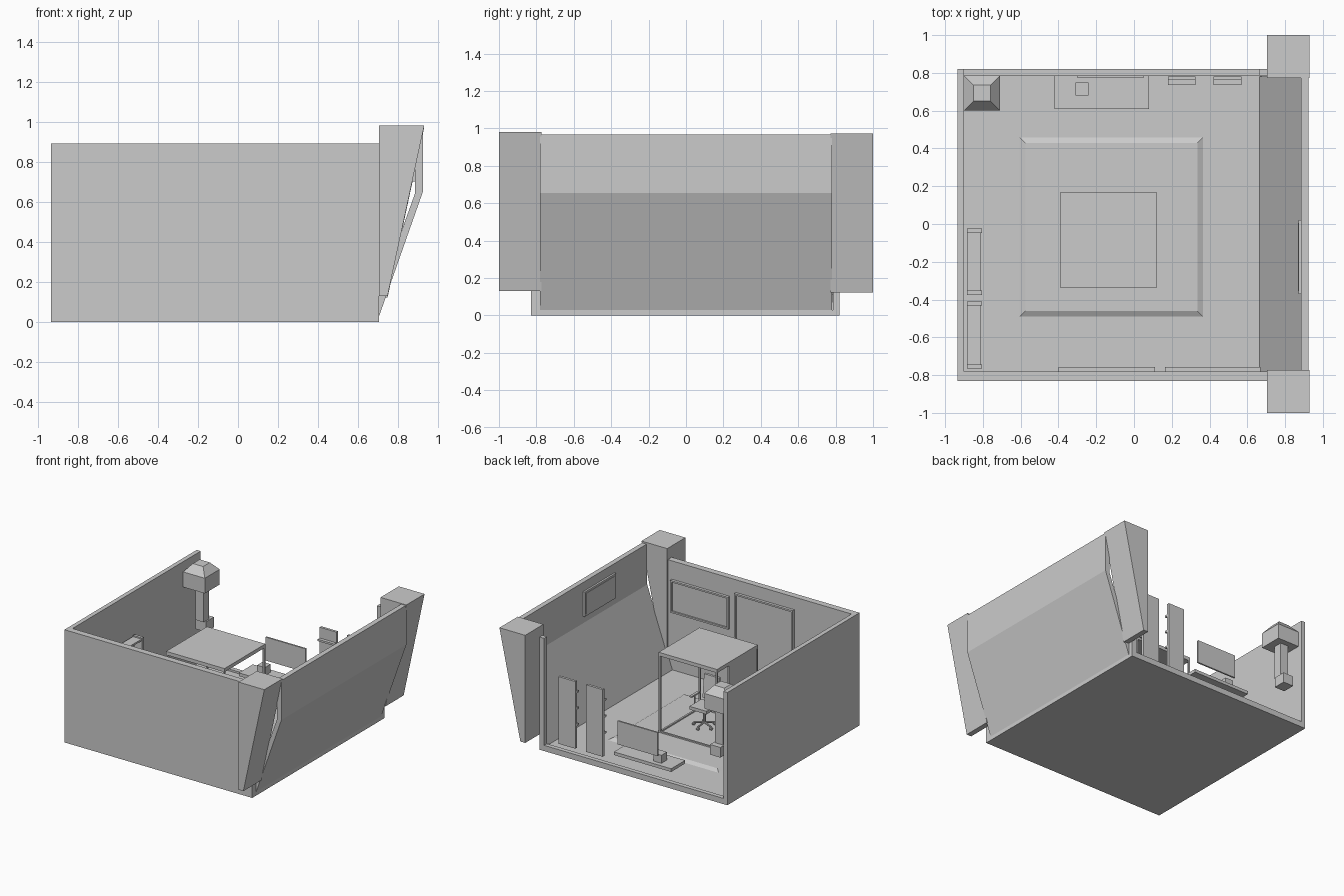
import bpy, bmesh, math
from mathutils import Vector

if "Cube" in bpy.data.objects:
    bpy.data.objects.remove(bpy.data.objects["Cube"])


def mesh_object(name, verts, faces):
    me = bpy.data.meshes.new(name)
    bm = bmesh.new()
    vs = [bm.verts.new(v) for v in verts]
    for f in faces:
        bm.faces.new([vs[i] for i in f])
    bmesh.ops.recalc_face_normals(bm, faces=bm.faces)
    bm.to_mesh(me)
    bm.free()
    ob = bpy.data.objects.new(name, me)
    bpy.context.collection.objects.link(ob)
    return ob


def prism(name, x, y, z, inset=0.0):
    """Box from (min, max) ranges; the top may be inset."""
    verts = []
    for h, i in ((z[0], 0), (z[1], inset)):
        verts += [(x[0] + i, y[0] + i, h), (x[1] - i, y[0] + i, h),
                  (x[1] - i, y[1] - i, h), (x[0] + i, y[1] - i, h)]
    return mesh_object(name, verts, [(0, 1, 2, 3), (4, 5, 6, 7), (0, 1, 5, 4),
                                     (1, 2, 6, 5), (2, 3, 7, 6), (3, 0, 4, 7)])


def extrude_xz(name, profile, y0, y1):
    """Extrude an x-z outline along y."""
    n = len(profile)
    verts = [(x, y, z) for y in (y0, y1) for x, z in profile]
    faces = [tuple(range(n)), tuple(range(n, 2 * n))]
    faces += [(i, (i + 1) % n, n + (i + 1) % n, n + i) for i in range(n)]
    return mesh_object(name, verts, faces)


def rod(name, a, b, r, sides=10):
    a, b = Vector(a), Vector(b)
    bpy.ops.mesh.primitive_cylinder_add(vertices=sides, radius=r, depth=(b - a).length,
                                        location=(a + b) / 2)
    ob = bpy.context.object
    ob.rotation_euler = (b - a).to_track_quat('Z', 'Y').to_euler()
    ob.name = name
    bpy.ops.object.shade_smooth_by_angle()
    return ob


# Floor, walls and the open back with its curb and end posts
prism("floor", (-.935, .705), (-.83, .82), (0, .03))
prism("left_wall", (-.935, -.9), (-.83, .82), (.03, .89))
prism("front_wall", (-.9, .705), (-.83, -.78), (.03, .89))
prism("back_curb", (-.9, .705), (.785, .82), (.03, .045))
prism("back_post", (.665, .705), (.785, .82), (.045, .89))

# Slanted right wall and wedge corner pillars
extrude_xz("slanted_wall", [(.665, .03), (.705, .03), (.925, .655), (.925, .967),
                            (.885, .967), (.885, .645)], -.78, .78)
for name, y0, y1, drop in (("front_pillar", -1, -.772, 0), ("back_pillar", .772, 1, .008)):
    extrude_xz(name, [(.705, .13 - drop), (.747, .13 - drop),
                      (.93, .98 - drop), (.705, .98 - drop)], y0, y1)

# Screen on the right wall
prism("wall_screen", (.87, .885), (-.37, .02), (.7, .895))
prism("wall_screen_panel", (.867, .871), (-.355, .005), (.715, .88))


# Framed panels on the front wall
def framed_panel(name, x, z, y0=-.78, t=.013):
    prism(name + "_pane", x, (y0, y0 + .01), z)
    for i, xs in enumerate(((x[0], x[0] + t), (x[1] - t, x[1]))):
        prism(f"{name}_side_{i}", xs, (y0, y0 + .022), z)
    for i, zs in enumerate(((z[0], z[0] + t), (z[1] - t, z[1]))):
        prism(f"{name}_rail_{i}", (x[0] + t, x[1] - t), (y0, y0 + .022), zs)


framed_panel("window", (.165, .67), (.49, .745))
framed_panel("wide_door", (-.4, .11), (.03, .79))

# Bookcases along the left wall
for n, (y0, y1) in enumerate(((-.375, -.025), (-.765, -.41))):
    for i, y in enumerate((y0, y1 - .022)):
        prism(f"bookcase_{n}_side_{i}", (-.885, -.805), (y, y + .022), (.03, .56))
    prism(f"bookcase_{n}_back", (-.885, -.873), (y0 + .022, y1 - .022), (.03, .55))
    for i in range(4):
        z = .05 + i * .162
        prism(f"bookcase_{n}_shelf_{i}", (-.873, -.81), (y0 + .022, y1 - .022), (z, z + .014))

# Floating counter with a screen and a small box
prism("counter", (-.42, .08), (.61, .785), (.112, .137))
prism("counter_screen", (-.3, .05), (.772, .785), (.205, .39))
prism("counter_box", (-.31, -.24), (.68, .75), (.137, .2))

# Tall shelf boards beside the back opening
for n, x in enumerate(((.18, .325), (.42, .568))):
    prism(f"tall_board_{n}", x, (.762, .782), (.07, .6))
    for i in range(3):
        z = .24 + i * .13
        prism(f"tall_board_{n}_shelf_{i}", x, (.737, .762), (z, z + .015))

# Hood on a column in the back left corner
prism("hood_box", (-.9, -.71), (.6, .785), (.69, .81))
prism("hood_cap", (-.9, -.71), (.6, .785), (.81, .87), .05)
prism("hood_column", (-.84, -.77), (.67, .74), (.42, .69))
prism("hood_base", (-.85, -.76), (.685, .785), (.34, .42))

# Low platform with sloped rim
prism("platform", (-.605, .365), (-.49, .458), (.03, .046), .03)

# Canopy: roof, corner posts, floor rails and one side panel
X, Y, t = (-.39, .12), (-.34, .17), .014
prism("canopy_roof", X, Y, (.65, .678))
for i, x in enumerate((X[0], X[1] - t)):
    prism(f"canopy_rail_y_{i}", (x, x + t), (Y[0] + t, Y[1] - t), (.046, .056))
    for j, y in enumerate((Y[0], Y[1] - t)):
        prism(f"canopy_post_{i}{j}", (x, x + t), (y, y + t), (.046, .65))
for j, y in enumerate((Y[0], Y[1] - t)):
    prism(f"canopy_rail_x_{j}", (X[0] + t, X[1] - t), (y, y + t), (.046, .056))
prism("canopy_panel", (-.388, -.378), (Y[0] + t, .02), (.056, .65))

# Swivel chair with five-spoke base
cx, cy = -.09, -.1
for i in range(5):
    a = math.radians(90 + 72 * i)
    ex, ey = cx + .08 * math.cos(a), cy + .08 * math.sin(a)
    rod(f"chair_spoke_{i}", (cx, cy, .08), (ex, ey, .07), .007)
    rod(f"chair_caster_{i}", (ex - .008, ey, .057), (ex + .008, ey, .057), .011)
rod("chair_column", (cx, cy, .075), (cx, cy, .19), .011)
prism("chair_seat", (cx - .075, cx + .075), (cy - .07, cy + .08), (.19, .215))
extra = prism("chair_back", (cx - .065, cx + .065), (cy - .09, cy - .07), (.23, .41))
extra.data.vertices[4].co.y -= .02
for k in (5, 6, 7):
    extra.data.vertices[k].co.y -= .02
rod("chair_back_stem", (cx, cy - .06, .2), (cx, cy - .088, .3), .009)
for s in (-1, 1):
    side = "left" if s < 0 else "right"
    x = cx + s * .083
    prism(f"chair_{side}_arm", (x - .01, x + .01), (cy - .05, cy + .05), (.27, .282))
    rod(f"chair_{side}_arm_stem", (x, cy, .2), (x, cy, .27), .006)
